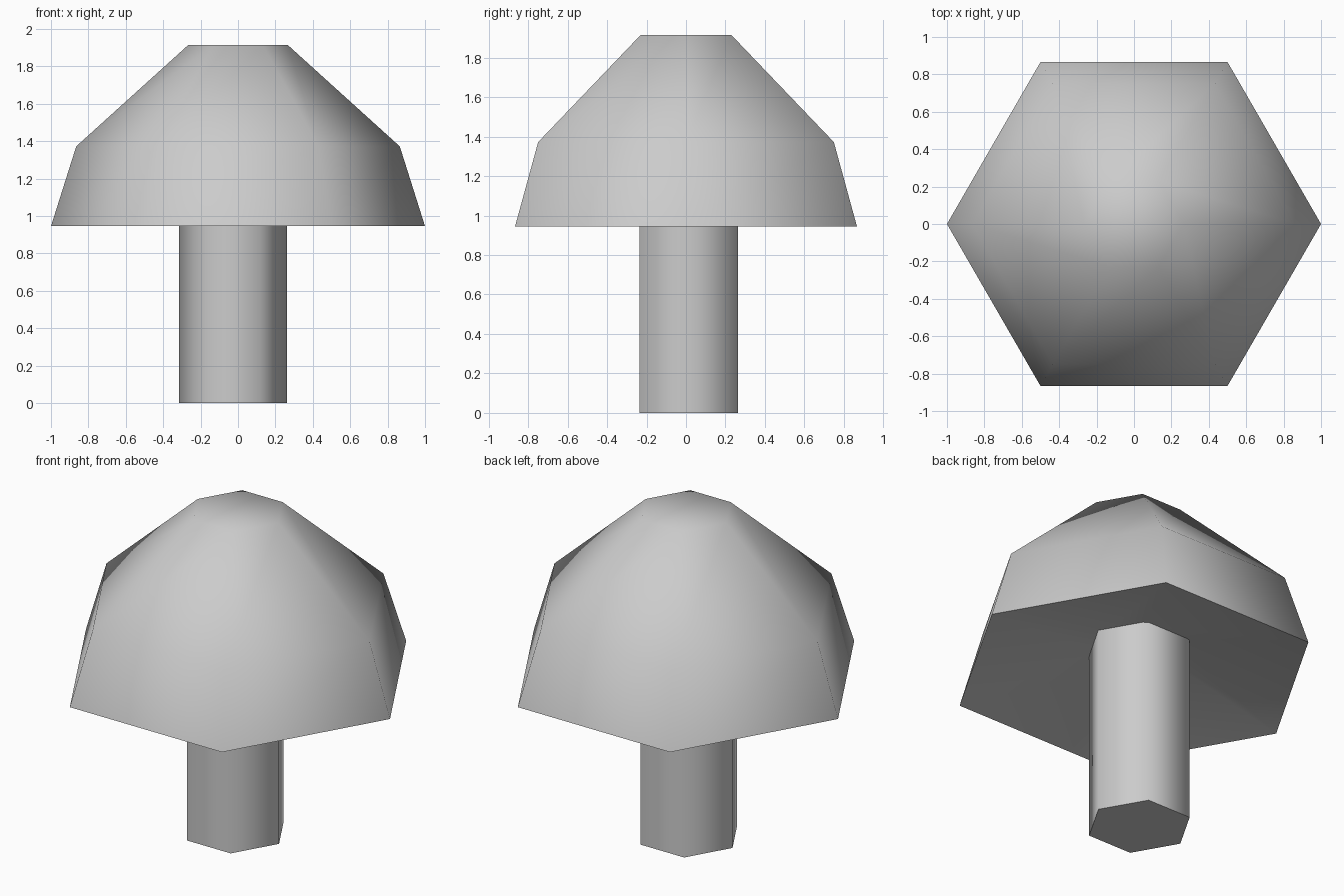
import bpy, bmesh
from math import cos, sin, pi, radians

cube = bpy.data.objects.get("Cube")
if cube:
    bpy.data.objects.remove(cube, do_unlink=True)


def make_material(name, color):
    mat = bpy.data.materials.new(name)
    mat.use_nodes = True
    mat.diffuse_color = color
    mat.node_tree.nodes["Principled BSDF"].inputs["Base Color"].default_value = color
    return mat


def hexagonal_solid(name, profile, center, mat):
    """Stack six-sided rings from (radius, height) pairs and close both ends."""
    bm = bmesh.new()
    rings = [[bm.verts.new((center[0] + r * cos(i * pi / 3),
                            center[1] + r * sin(i * pi / 3), z)) for i in range(6)]
             for r, z in profile]
    for low, high in zip(rings, rings[1:]):
        for i in range(6):
            j = (i + 1) % 6
            bm.faces.new((low[i], low[j], high[j], high[i]))
    bm.faces.new(rings[0][::-1])
    bm.faces.new(rings[-1])
    mesh = bpy.data.meshes.new(name)
    bm.to_mesh(mesh)
    bm.free()
    mesh.materials.append(mat)
    obj = bpy.data.objects.new(name, mesh)
    bpy.context.collection.objects.link(obj)

    # Soft around the sides, crisp at the rims
    bpy.ops.object.select_all(action="DESELECT")
    obj.select_set(True)
    bpy.context.view_layer.objects.active = obj
    bpy.ops.object.shade_smooth_by_angle(angle=radians(70))
    return obj


grey = make_material("mid grey", (0.6, 0.6, 0.6, 1))

# Wide faceted cap with a shallow hollow underneath
hexagonal_solid("cap", [(0.2, 1.13), (1, 0.945), (0.865, 1.372), (0.265, 1.915)],
                (0, 0), grey)

# Slightly off-centre stem, running up into the hollow
hexagonal_solid("stem", [(0.288, 0), (0.288, 1.14)], (-0.027, 0.013), grey)
